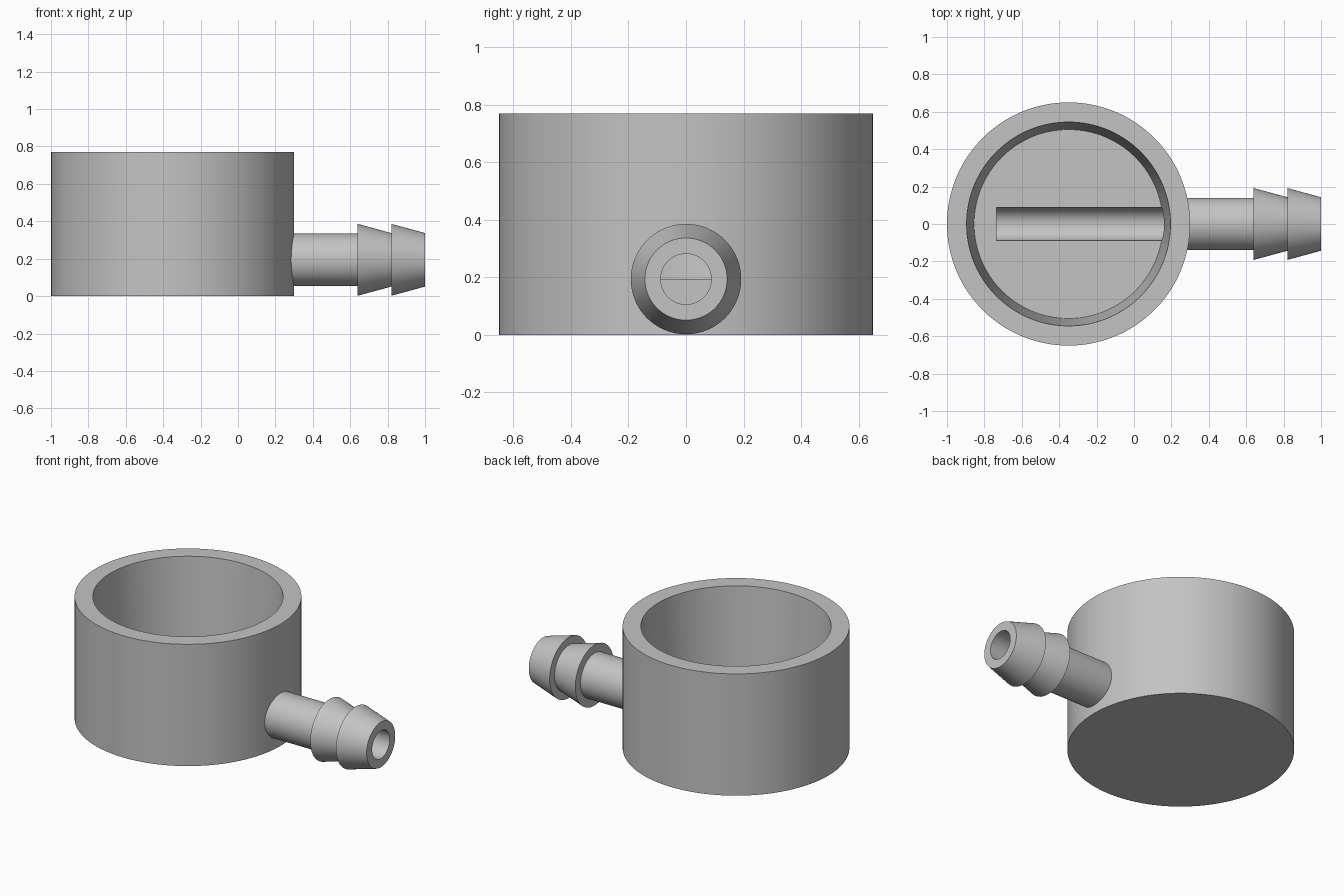
import bpy, bmesh, math
from mathutils import Matrix

cube = bpy.data.objects.get("Cube")
if cube:
    bpy.data.objects.remove(cube, do_unlink=True)

grey = bpy.data.materials.new("light grey")
grey.use_nodes = True
COLOUR = (0.55, 0.55, 0.55, 1)
grey.diffuse_color = COLOUR
grey.node_tree.nodes["Principled BSDF"].inputs["Base Color"].default_value = COLOUR

CUP_X = -0.35
AXIS_Z = 0.194
ALONG_X = Matrix.Translation((0, 0, AXIS_Z)) @ Matrix.Rotation(math.pi / 2, 4, 'Y')


def lathe(name, profile, matrix, steps):
    """Closed solid of revolution from (radius, height) points, turned about local z."""
    bm = bmesh.new()
    verts = [bm.verts.new((r, 0, h)) for r, h in profile]
    edges = [bm.edges.new(pair) for pair in zip(verts, verts[1:])]
    bmesh.ops.spin(bm, geom=verts + edges, axis=(0, 0, 1), cent=(0, 0, 0),
                   angle=math.tau, steps=steps, use_duplicate=False)
    bmesh.ops.remove_doubles(bm, verts=bm.verts, dist=1e-5)
    bmesh.ops.transform(bm, matrix=matrix, verts=bm.verts)
    bmesh.ops.recalc_face_normals(bm, faces=bm.faces)
    mesh = bpy.data.meshes.new(name)
    bm.to_mesh(mesh)
    bm.free()
    mesh.materials.append(grey)
    obj = bpy.data.objects.new(name, mesh)
    bpy.context.collection.objects.link(obj)
    return obj


def combine(target, tool, operation):
    """Apply a boolean and discard the tool."""
    bpy.context.view_layer.objects.active = target
    mod = target.modifiers.new(operation, 'BOOLEAN')
    mod.operation = operation
    mod.solver = 'EXACT'
    mod.object = tool
    bpy.ops.object.modifier_apply(modifier=mod.name)
    bpy.data.objects.remove(tool, do_unlink=True)


# Cup with slightly tapered inner wall and thick floor
cup = lathe("cup_with_hose_barb",
            [(0, 0), (0.65, 0), (0.65, 0.77), (0.545, 0.77), (0.505, 0.195), (0, 0.195)],
            Matrix.Translation((CUP_X, 0, 0)), 128)

# Spout with two barbs, starting inside the cup wall
barb = lathe("hose_barb",
             [(0, 0.215), (0.14, 0.215), (0.14, 0.64), (0.192, 0.64), (0.143, 0.82),
              (0.192, 0.82), (0.143, 1), (0, 1)],
             ALONG_X, 64)
combine(cup, barb, 'UNION')

# Bore through the spout, running on as a channel in the floor
bore = lathe("bore_cutter", [(0, -0.735), (0.088, -0.735), (0.088, 1.1), (0, 1.1)],
             ALONG_X, 48)
bore.hide_render = True
combine(cup, bore, 'DIFFERENCE')

bpy.ops.object.select_all(action='DESELECT')
cup.select_set(True)
bpy.context.view_layer.objects.active = cup
bpy.ops.object.shade_smooth_by_angle(angle=math.radians(12))
